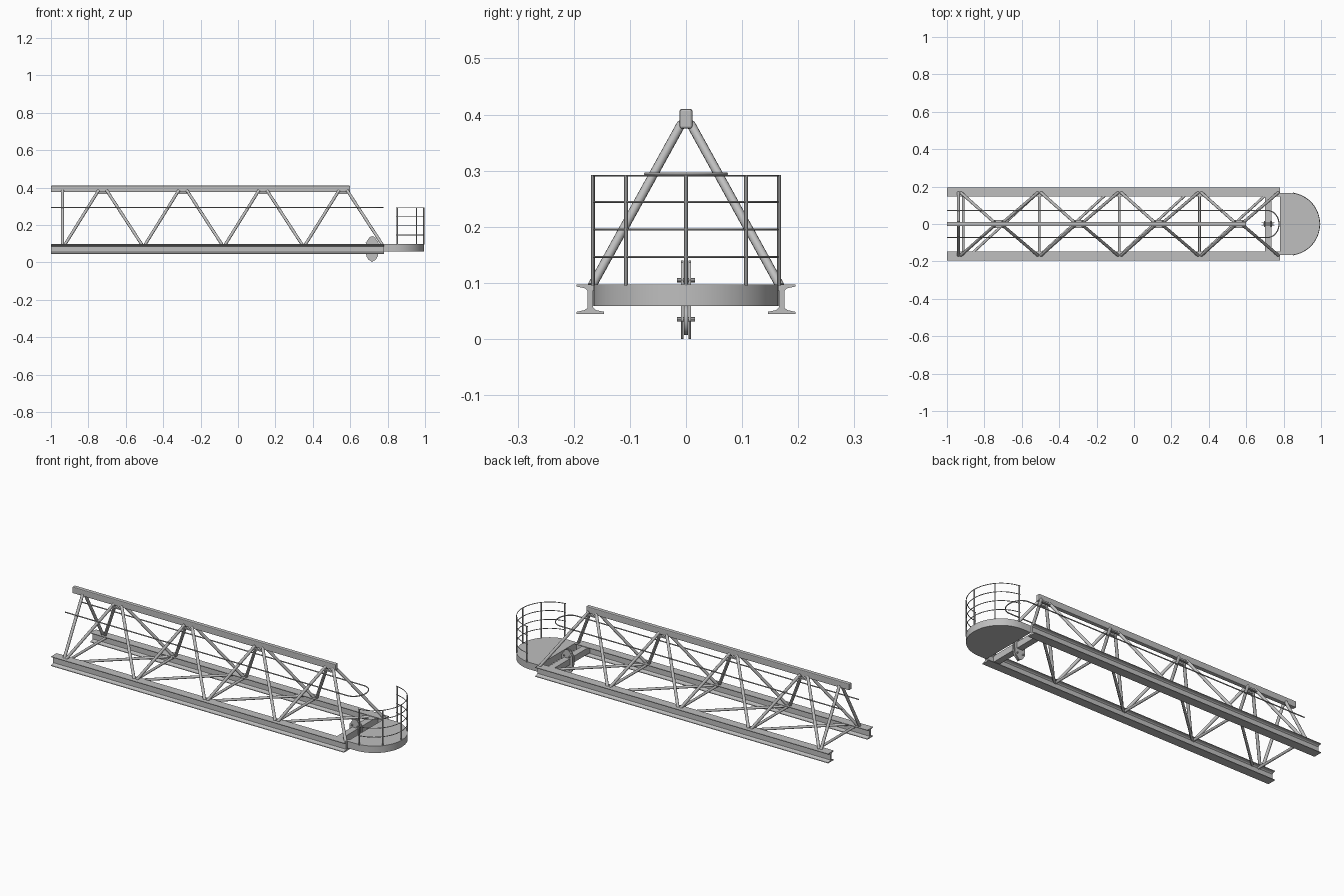
import bpy
import math
from mathutils import Vector

old = bpy.data.objects.get("Cube")
if old:
    bpy.data.objects.remove(old, do_unlink=True)

steel = bpy.data.materials.new("steel grey")
steel.use_nodes = True
GREY = (0.52, 0.52, 0.52, 1)
steel.diffuse_color = GREY
steel.node_tree.nodes["Principled BSDF"].inputs["Base Color"].default_value = GREY


def finish(obj, smooth=False):
    obj.data.materials.append(steel)
    if smooth:
        bpy.ops.object.select_all(action='DESELECT')
        obj.select_set(True)
        bpy.context.view_layer.objects.active = obj
        bpy.ops.object.shade_smooth_by_angle(angle=math.radians(40))
    return obj


def prism(name, outline, place, start, end, smooth=False):
    """Extrude a 2D outline from start to end; place(u, v, w) gives the 3D point."""
    n = len(outline)
    verts = [place(u, v, w) for w in (start, end) for u, v in outline]
    faces = [list(range(n))[::-1], list(range(n, 2 * n))]
    faces += [(i, (i + 1) % n, n + (i + 1) % n, n + i) for i in range(n)]
    mesh = bpy.data.meshes.new(name)
    mesh.from_pydata(verts, [], faces)
    obj = bpy.data.objects.new(name, mesh)
    bpy.context.collection.objects.link(obj)
    bpy.ops.object.select_all(action='DESELECT')
    obj.select_set(True)
    bpy.context.view_layer.objects.active = obj
    bpy.ops.object.mode_set(mode='EDIT')
    bpy.ops.mesh.select_all(action='SELECT')
    bpy.ops.mesh.normals_make_consistent(inside=False)
    bpy.ops.object.mode_set(mode='OBJECT')
    return finish(obj, smooth)


def along_x(u, v, w):
    return (w, u, v)


def along_y(u, v, w):
    return (u, w, v)


def along_z(u, v, w):
    return (u, v, w)


def box(name, x0, x1, y0, y1, z0, z1):
    return prism(name, [(x0, y0), (x1, y0), (x1, y1), (x0, y1)], along_z, z0, z1)


def tube(name, a, b, radius=0.008, sides=12):
    a, b = Vector(a), Vector(b)
    bpy.ops.mesh.primitive_cylinder_add(vertices=sides, radius=radius,
                                        depth=(b - a).length, location=(a + b) / 2)
    obj = bpy.context.object
    obj.name = name
    obj.rotation_euler = (b - a).to_track_quat('Z', 'Y').to_euler()
    return finish(obj, True)


def rail(name, points, radius):
    curve = bpy.data.curves.new(name, 'CURVE')
    curve.dimensions = '3D'
    curve.bevel_depth = radius
    curve.bevel_resolution = 1
    curve.use_fill_caps = True
    spline = curve.splines.new('POLY')
    spline.points.add(len(points) - 1)
    for p, co in zip(spline.points, points):
        p.co = (*co, 1)
    obj = bpy.data.objects.new(name, curve)
    bpy.context.collection.objects.link(obj)
    bpy.ops.object.select_all(action='DESELECT')
    obj.select_set(True)
    bpy.context.view_layer.objects.active = obj
    bpy.ops.object.convert(target='MESH')
    return finish(bpy.context.object, True)


def arc(cx, rx, ry, steps=24):
    """Half ellipse in plan, bulging towards +x."""
    angles = [math.pi * (i / steps - 0.5) for i in range(steps + 1)]
    return [(cx + rx * math.cos(t), ry * math.sin(t)) for t in angles]


SIDES = ((1, "left"), (-1, "right"))
LOW, HIGH = 0.094, 0.384
BASE_Y = 0.168
nodes = [-0.938 + 0.4285 * i for i in range(5)]

# Lower I-beams with tapered flanges
quarter = [(0.0245, 0.026), (0.0245, 0.0225), (0.010, 0.0195), (0.005, 0.015)]
half = quarter + [(u, -v) for u, v in reversed(quarter)]
section = half + [(-u, -v) for u, v in half]
for s, side in SIDES:
    prism(side + "_lower_beam", [(s * 0.1705 + u, 0.071 + v) for u, v in section],
          along_x, -1, 0.78)

# Upper chord with rounded corners
chord = box("upper_chord", -1, 0.6, -0.0115, 0.0115, 0.375, 0.41)
bevel = chord.modifiers.new("rounded_edges", 'BEVEL')
bevel.width = 0.004
bevel.segments = 2

# Sloping side lattice
for s, side in SIDES:
    tube(side + "_end_post", (nodes[0], s * BASE_Y, LOW), (nodes[0], s * 0.008, HIGH))
    for i in range(4):
        a, b = nodes[i], nodes[i + 1]
        mid = (a + b) / 2
        tube(side + "_rising_brace", (a + 0.012, s * BASE_Y, LOW),
             (mid - 0.022, s * 0.008, HIGH))
        tube(side + "_falling_brace", (mid + 0.022, s * 0.008, HIGH),
             (b - 0.004, s * BASE_Y, LOW))
        box(side + "_node_plate", mid - 0.03, mid + 0.03,
            s * 0.016 - 0.006, s * 0.016 + 0.006, 0.366, 0.374)

# Floor bracing between the lower beams
for i in range(4):
    x = nodes[i] + (0.025 if i == 0 else 0.003)
    tube("floor_crossbar", (x, -BASE_Y, 0.089), (x, BASE_Y, 0.089), 0.007)
    shift = 0.065 if i == 0 else 0.01
    tube("floor_diagonal", (nodes[i] + shift, -0.163, 0.089),
         (nodes[i] + shift + 0.355, 0.163, 0.089), 0.007)

# Hand line looping round the tip
loop = [(x, y, 0.294) for x, y in arc(0.715, 0.06, 0.072)]
rail("hand_line", [(-1, -0.072, 0.294)] + loop + [(-1, 0.072, 0.294)], 0.003)

# Cross beam carrying the pulley block
box("pulley_cross_beam", 0.70, 0.735, -0.168, 0.168, 0.06, 0.094)

# Pulley block: cheek plates, sheaves and bolts
cheek = [(0.717, 0), (0.748, 0.032), (0.751, 0.105), (0.729, 0.136), (0.717, 0.14),
         (0.705, 0.136), (0.683, 0.105), (0.686, 0.032)]
for s, side in SIDES:
    prism(side + "_pulley_cheek", cheek, along_y, s * 0.0045, s * 0.0085)
for z in (0.035, 0.105):
    tube("pulley_sheave", (0.717, -0.004, z), (0.717, 0.004, z), 0.028, 24)
    for x in (0.70, 0.734):
        tube("pulley_bolt", (x, -0.016, z), (x, 0.016, z), 0.004, 8)

# Rounded end platform
rim = arc(0.83, 0.165, 0.165, 32)
prism("end_platform", [(0.78, -0.165)] + rim + [(0.78, 0.165)], along_z, 0.059, 0.097, True)

# Platform guard rail
guard = arc(0.83, 0.163, 0.166, 32)
guard = [p for p in guard if p[0] >= 0.845]
for z in (0.146, 0.195, 0.244, 0.291):
    rail("guard_rail", [(x, y, z) for x, y in guard], 0.002)
for y in (-0.166, -0.107, 0, 0.107, 0.166):
    x = 0.83 + 0.163 * math.sqrt(max(0, 1 - (y / 0.166) ** 2))
    tube("guard_post", (max(x, 0.852), y, 0.095), (max(x, 0.852), y, 0.292), 0.0035, 8)
